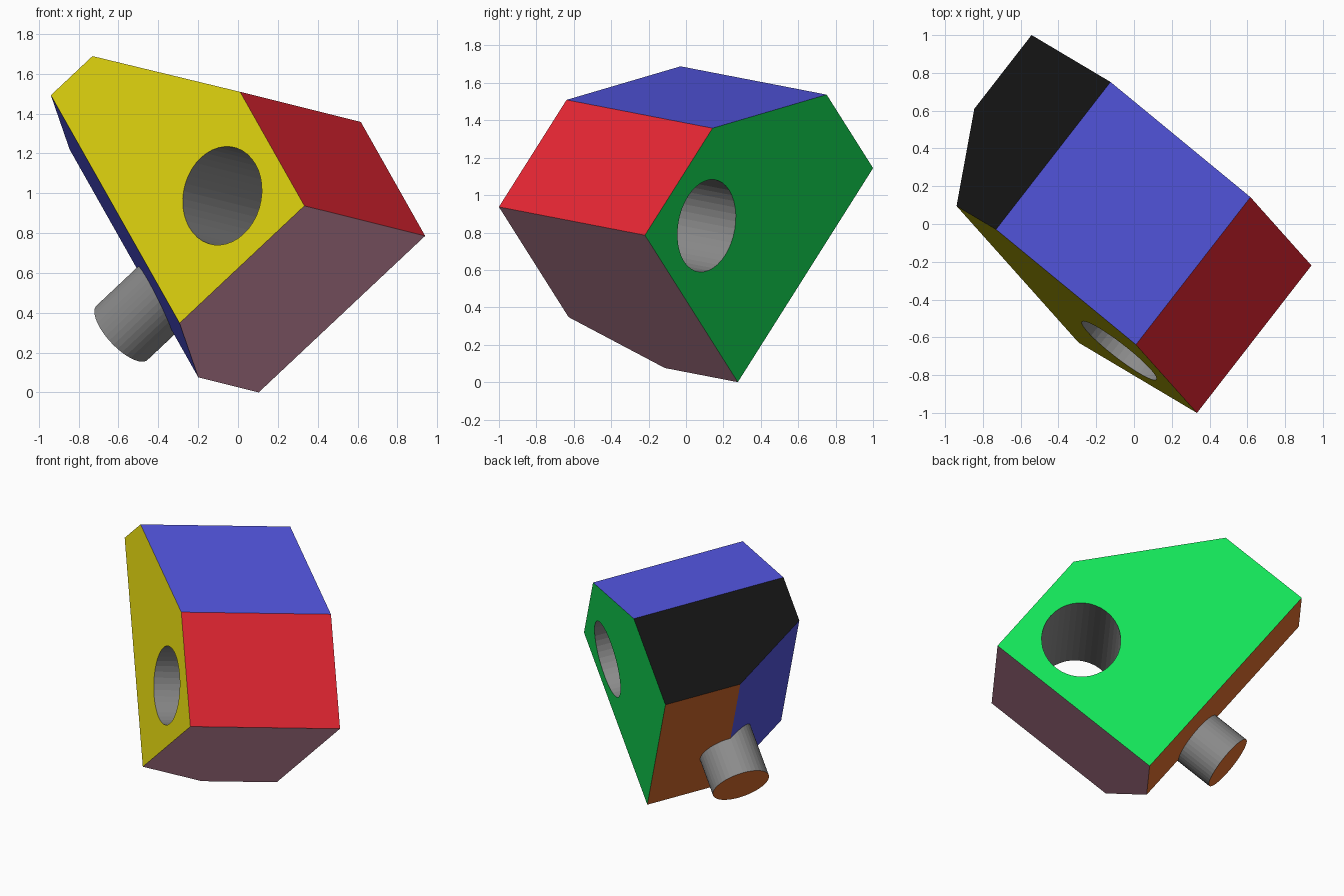
import bpy, bmesh, math
from mathutils import Vector, Matrix

if "Cube" in bpy.data.objects:
    bpy.data.objects.remove(bpy.data.objects["Cube"])


def material(name, srgb):
    m = bpy.data.materials.new(name)
    lin = [c / 12.92 if c <= 0.04045 else ((c + 0.055) / 1.055) ** 2.4 for c in srgb]
    m.diffuse_color = (*lin, 1)
    m.use_nodes = True
    m.node_tree.nodes["Principled BSDF"].inputs["Base Color"].default_value = m.diffuse_color
    return m


MATS = [
    material("yellow", (0.90, 0.85, 0.06)),
    material("green", (0.08, 0.90, 0.35)),
    material("red", (0.90, 0.15, 0.20)),
    material("orange", (0.90, 0.45, 0.19)),
    material("pink", (0.90, 0.62, 0.72)),
    material("black", (0.07, 0.07, 0.07)),
    material("blue", (0.335, 0.345, 0.90)),
    material("grey", (0.55, 0.55, 0.55)),
]
# outward direction of each coloured side, in the block's own axes
SIDES = [
    ((0, 0, -1), 0), ((0, 0, 1), 1), ((-1, 0, 0), 2), ((1, 0, 0), 3),
    ((0, -1, 0), 4), ((0, 1, 0), 5), ((-0.768, 0.64, 0), 6), ((0.848, 0, -0.53), 6),
]


def side_index(normal):
    return max(SIDES, key=lambda s: normal.dot(Vector(s[0])))[1]


# tilted frame of the whole block
U = Vector((-0.668, 0.397, -0.628)).normalized()
T = Vector((-0.427, 0.480, 0.767))
T = (T - U * T.dot(U)).normalized()
W = U.cross(T)
FRAME = Matrix((U, T, W)).transposed().to_4x4()


def add_object(name, bm):
    me = bpy.data.meshes.new(name)
    bm.to_mesh(me)
    bm.free()
    for m in MATS:
        me.materials.append(m)
    ob = bpy.data.objects.new(name, me)
    bpy.context.collection.objects.link(ob)
    return ob


def cylinder(radius, depth, matrix):
    bm = bmesh.new()
    bmesh.ops.create_cone(bm, cap_ends=True, segments=40, radius1=radius,
                          radius2=radius, depth=depth, matrix=matrix)
    for f in bm.faces:
        f.material_index = 7
    return bm


# block: five-sided profile, extruded, with one sloping cut
bm = bmesh.new()
profile = [(0, 0), (0, 0.75), (0.625, 1.5), (1.25, 1.5), (1.25, 0)]
face = bm.faces.new([bm.verts.new((x, y, 0)) for x, y in profile])
ext = bmesh.ops.extrude_face_region(bm, geom=[face])
bmesh.ops.translate(bm, vec=(0, 0, 1),
                    verts=[v for v in ext["geom"] if isinstance(v, bmesh.types.BMVert)])
if len(bm.faces) < 7:
    bm.faces.new([v for v in bm.verts if v.co.z < 0.5])
bmesh.ops.bisect_plane(bm, geom=bm.verts[:] + bm.edges[:] + bm.faces[:],
                       plane_co=(1.25, 0, 0.5), plane_no=(0.5, 0, -0.3125),
                       clear_outer=True)
bmesh.ops.holes_fill(bm, edges=[e for e in bm.edges if e.is_boundary], sides=0)
bmesh.ops.recalc_face_normals(bm, faces=bm.faces[:])
bm.normal_update()
for f in bm.faces:
    f.material_index = side_index(f.normal)
block = add_object("block", bm)

# round through hole
cutter = add_object("hole_cutter",
                    cylinder(0.25, 2, Matrix.Translation((0.375, 0.375, 0.5))))
cutter.hide_render = True
mod = block.modifiers.new("hole", "BOOLEAN")
mod.operation = "DIFFERENCE"
mod.solver = "EXACT"
mod.object = cutter
bpy.context.view_layer.objects.active = block
bpy.ops.object.modifier_apply(modifier="hole")
bpy.data.objects.remove(cutter)

# round peg on the orange side, open where it sits inside the block
start, end = 1.12, 1.5
bm = cylinder(0.1875, end - start,
              Matrix.Translation(((start + end) / 2, 0.5, 0.5))
              @ Matrix.Rotation(math.pi / 2, 4, "Y"))
bm.normal_update()
for f in bm.faces[:]:
    if f.normal.x > 0.9:
        f.material_index = 3
    elif f.normal.x < -0.9:
        bm.faces.remove(f)
peg = add_object("peg", bm)

# tilt both parts, then centre them and stand them on the ground
parts = [block, peg]
for ob in parts:
    ob.data.transform(FRAME)
pts = [v.co for ob in parts for v in ob.data.vertices]
lo = [min(p[i] for p in pts) for i in range(3)]
hi = [max(p[i] for p in pts) for i in range(3)]
shift = Vector((-(lo[0] + hi[0]) / 2, -(lo[1] + hi[1]) / 2, -lo[2]))
for ob in parts:
    ob.data.transform(Matrix.Translation(shift))
